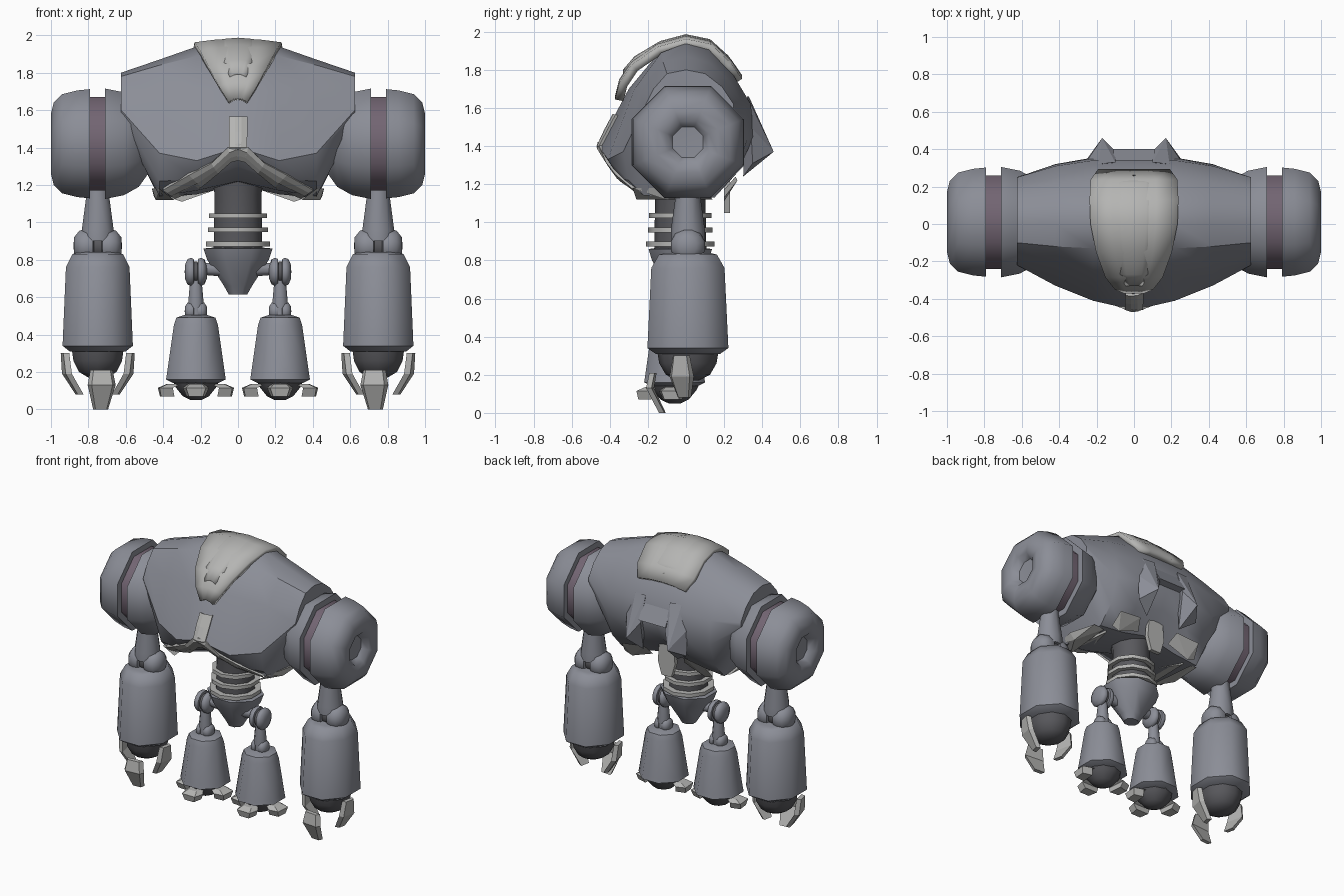
import bpy, bmesh
from math import sin, cos, pi, radians
from mathutils import Vector
from mathutils.bvhtree import BVHTree

if "Cube" in bpy.data.objects:
    bpy.data.objects.remove(bpy.data.objects["Cube"])


def material(name, rgb):
    m = bpy.data.materials.new(name)
    m.diffuse_color = (*rgb, 1)
    m.use_nodes = True
    m.node_tree.nodes["Principled BSDF"].inputs["Base Color"].default_value = m.diffuse_color
    return m


BODY = material("body_grey", (0.26, 0.27, 0.31))
LIGHT = material("light_grey", (0.46, 0.46, 0.45))
DARK = material("dark_grey", (0.10, 0.10, 0.11))
BAND = material("band_purple", (0.17, 0.13, 0.17))


def finish(name, bm, mat, mirror=False, solid=0, smooth=35):
    bmesh.ops.remove_doubles(bm, verts=bm.verts, dist=0.0005)
    bmesh.ops.recalc_face_normals(bm, faces=bm.faces)
    me = bpy.data.meshes.new(name)
    bm.to_mesh(me)
    bm.free()
    ob = bpy.data.objects.new(name, me)
    bpy.context.collection.objects.link(ob)
    me.materials.append(mat)
    bpy.context.view_layer.objects.active = ob
    ob.select_set(True)
    if smooth:
        bpy.ops.object.shade_smooth_by_angle(angle=radians(smooth))
    ob.select_set(False)
    if solid:
        s = ob.modifiers.new("thickness", 'SOLIDIFY')
        s.thickness, s.offset = solid, 0
    if mirror:
        ob.modifiers.new("mirror", 'MIRROR')
    return ob


def grid(bm, rows, closed=False):
    vs = [[bm.verts.new(p) for p in r] for r in rows]
    n = len(rows[0])
    for a, b in zip(vs, vs[1:]):
        for i in range(n if closed else n - 1):
            j = (i + 1) % n
            bm.faces.new((a[i], a[j], b[j], b[i]))
    return vs


def lathe(name, profile, mat, center=(0, 0, 0), axis='Z', n=8, sy=1.0, mirror=True, smooth=50):
    """Revolve (height, apothem) pairs about an axis through center."""
    bm = bmesh.new()
    c, rows = Vector(center), []
    for h, r in profile:
        r = max(r, 0.0001) / cos(pi / n)
        ring = []
        for k in range(n):
            a = 2 * pi * (k + 0.5) / n
            u, v = r * cos(a), r * sin(a)
            ring.append(c + Vector((h, u, v) if axis == 'X' else (u, v * sy, h)))
        rows.append(ring)
    vs = grid(bm, rows, True)
    bm.faces.new(vs[0])
    bm.faces.new(vs[-1])
    return finish(name, bm, mat, mirror, 0, smooth)


def hull(name, pts, mat, mirror=False):
    bm = bmesh.new()
    for p in pts:
        bm.verts.new(p)
    bmesh.ops.convex_hull(bm, input=bm.verts)
    return finish(name, bm, mat, mirror, 0, 0)


def claw(name, path, angle, center, t=0.03):
    """Bent slab: path of (distance, z, width), turned about center."""
    bm = bmesh.new()
    a = radians(angle)
    d, s = Vector((cos(a), sin(a), 0)), Vector((-sin(a), cos(a), 0))
    rows = []
    for r, z, w in path:
        rows.append([Vector((*center, z)) + d * (r - k) + s * (w * e / 2)
                     for k, e in ((0, -0.75), (0, 0.75), (t, 1), (t, -1))])
    vs = grid(bm, rows, True)
    bm.faces.new(vs[0])
    bm.faces.new(vs[-1])
    finish(name, bm, LIGHT, True, 0, 0)


def joint(name, x, y, z, w, r):
    """Two rounded lobes with a dark pin between them."""
    half = [(w, 0), (w * .97, r * .5), (w * .75, r * .9), (w * .45, r), (w * .2, r * .92), (w * .15, r * .6)]
    prof = [(-h, q) for h, q in half] + [(h, q) for h, q in reversed(half)]
    lathe(name, prof, BODY, (x, y, z), 'X', 12)
    lathe(name + "_pin", [(-w * .15, r * .75), (w * .15, r * .75)], DARK, (x, y, z), 'X', 12)


# torso: cross-sections lofted along x
sections = {
    0: [(.34, 1.62), (.24, 1.78), (.12, 1.90), (0, 1.93), (-.15, 1.88), (-.30, 1.70), (-.46, 1.40),
        (-.37, 1.30), (-.2, 1.22), (.15, 1.2), (.29, 1.35), (.35, 1.48)],
    .22: [(.34, 1.62), (.25, 1.77), (.12, 1.91), (0, 1.94), (-.13, 1.89), (-.27, 1.70), (-.41, 1.33),
          (-.35, 1.23), (-.22, 1.17), (.15, 1.15), (.28, 1.28), (.355, 1.45)],
    .42: [(.31, 1.60), (.22, 1.75), (.12, 1.84), (0, 1.87), (-.12, 1.84), (-.24, 1.68), (-.33, 1.37),
          (-.30, 1.22), (-.22, 1.14), (.15, 1.13), (.26, 1.25), (.32, 1.43)],
    .625: [(.25, 1.62), (.19, 1.71), (.1, 1.78), (0, 1.80), (-.1, 1.78), (-.17, 1.70), (-.22, 1.60),
           (-.2, 1.56), (-.14, 1.53), (.12, 1.53), (.2, 1.56), (.25, 1.59)]}
xs = [-.625, -.42, -.22, 0, .22, .42, .625]
bm = bmesh.new()
vs = grid(bm, [[(x, y, z) for y, z in sections[abs(x)]] for x in xs], True)
bm.faces.new(vs[0])
bm.faces.new(vs[-1])
bmesh.ops.recalc_face_normals(bm, faces=bm.faces)
tree = BVHTree.FromBMesh(bm)
finish("torso", bm, BODY)


# front trim: stem and arch laid on the torso surface
def trim(name, edge_a, edge_b, mirror):
    bm, rows = bmesh.new(), []
    for a, b in zip(edge_a, edge_b):
        row = []
        for k in range(4):
            x, z = Vector(a).lerp(Vector(b), k / 3)
            hit = tree.ray_cast(Vector((x, -2, z)), Vector((0, 1, 0)))[0]
            row.append((x, hit.y if hit else -.22, z))
        rows.append(row)
    grid(bm, rows)
    finish(name, bm, LIGHT, mirror, 0.03, 0)


trim("chest_stem", [(-.045, z) for z in (1.56, 1.48, 1.40, 1.36)], [(.045, z) for z in (1.56, 1.48, 1.40, 1.36)], False)
trim("chest_arch", [(0, 1.42), (.05, 1.40), (.14, 1.32), (.26, 1.26), (.4, 1.18)],
     [(0, 1.34), (.04, 1.33), (.11, 1.27), (.2, 1.20), (.34, 1.14)], True)
hull("lower_rim", [(.34, -.26, 1.12), (.42, -.28, 1.18), (.46, -.12, 1.18), (.44, -.1, 1.12),
                   (.37, -.1, 1.12), (.45, .12, 1.14), (.38, .14, 1.12)], LIGHT, True)


# top plate and crown: curved shields given as (y, z, half width)
def shield(name, stations, mat, t):
    bm = bmesh.new()
    grid(bm, [[(w * f, y, z - 0.02 * f * f) for f in (-1, -.5, 0, .5, 1)] for y, z, w in stations])
    finish(name, bm, mat, False, t)


shield("top_plate", [(-.35, 1.66, .05), (-.33, 1.74, .10), (-.27, 1.83, .15), (-.14, 1.92, .20), (0, 1.96, .23),
                     (.12, 1.935, .235), (.22, 1.84, .23), (.275, 1.76, .19)], LIGHT, .045)
shield("crown", [(-.32, 1.79, .04), (-.26, 1.86, .075), (-.13, 1.937, .105), (0, 1.972, .125),
                 (.12, 1.947, .13), (.21, 1.865, .125), (.25, 1.81, .1)], LIGHT, .03)

# back cowl, flared fins and tail plate
hull("back_cowl", [(s * .11, y, z) for s in (-1, 1) for y, z in ((.3, 1.68), (.4, 1.5), (.34, 1.49))], BODY)
hull("back_fin", [(.10, .33, 1.66), (.19, .32, 1.66), (.17, .46, 1.37), (.1, .39, 1.48),
                  (.25, .35, 1.31), (.14, .3, 1.24), (.25, .34, 1.5)], BODY, True)
hull("tail_plate", [(s * w, y, z) for s in (-1, 1) for w, z in ((.06, 1.28), (.07, 1.15), (.04, 1.05))
                    for y in (.2, .23)], LIGHT)
hull("rear_rim", [(.13, .2, 1.17), (.3, .2, 1.11), (.36, .2, 1.13), (.34, .27, 1.22), (.16, .26, 1.24)], LIGHT, True)

# shoulders: two shells, a band between, a socket on the outer side
S = (0, .01, 1.42)
lathe("shoulder_inner", [(.48, .16), (.53, .23), (.61, .275), (.71, .295), (.71, .24)], BODY, S, 'X')
lathe("shoulder_band", [(.70, .25), (.80, .25)], BAND, S, 'X')
lathe("shoulder_outer", [(.79, .24), (.79, .292), (.86, .285), (.94, .265), (.985, .22), (1.0, .16), (.99, .11),
                         (.945, .08), (.94, 0)], BODY, S, 'X')

# arms
A = (.75, .01, 0)
lathe("upper_arm", [(.90, .085), (.96, .085), (1.15, .06), (1.25, .06)], BODY, A, n=10)
joint("elbow", .75, .01, .875, .13, .09)
lathe("forearm", [(.84, .10), (.83, .135), (.76, .17), (.34, .188), (.31, .15)], BODY, A, sy=1.13)
lathe("hand", [(.33, .14), (.26, .13), (.20, .10), (.17, .05)], DARK, A, n=10, sy=1.1)
side = [(.195, .30, .09), (.185, .19, .13), (.115, .08, .07)]
claw("finger_outer", side, -12, (.75, .01))
claw("finger_inner", side, 192, (.75, .01))
claw("finger_front", [(.20, .21, .12), (.215, .13, .15), (.15, 0, .08)], -95, (.745, .01))

# waist rings and pelvis
W = (0, -.03, 0)
lathe("waist_core", [(1.3, .15), (1.15, .125), (.86, .13)], DARK, W, n=10, mirror=False)
for i, (z, r) in enumerate(((1.035, .155), (.96, .16), (.885, .17))):
    lathe(f"waist_ring_{i}", [(z - .013, r), (z + .013, r)], LIGHT, W, n=10, mirror=False)
lathe("pelvis", [(.865, .13), (.86, .185), (.80, .165), (.66, .075), (.615, .05)], BODY, W, n=8, sy=.9, mirror=False)

# legs
L = (.225, -.06, 0)
lathe("hip_rod", [(.08, .04), (.2, .03)], BODY, (0, -.06, .75), 'X')
joint("hip", .225, -.06, .735, .06, .075)
lathe("thigh", [(.70, .03), (.56, .042), (.50, .04)], BODY, L)
joint("knee", .225, -.06, .525, .06, .05)
lathe("shin", [(.505, .06), (.49, .105), (.45, .118), (.19, .155), (.16, .16), (.14, .12)], BODY, L)
lathe("foot", [(.19, .14), (.12, .11), (.07, .07), (.05, .03)], DARK, L, n=10)
for nm, ang in (("toe_outer", -5), ("toe_inner", 185), ("toe_front", -90)):
    claw(nm, [(.155, .135, .09), (.20, .115, .14), (.19, .07, .10)], ang, L[:2], .07)
